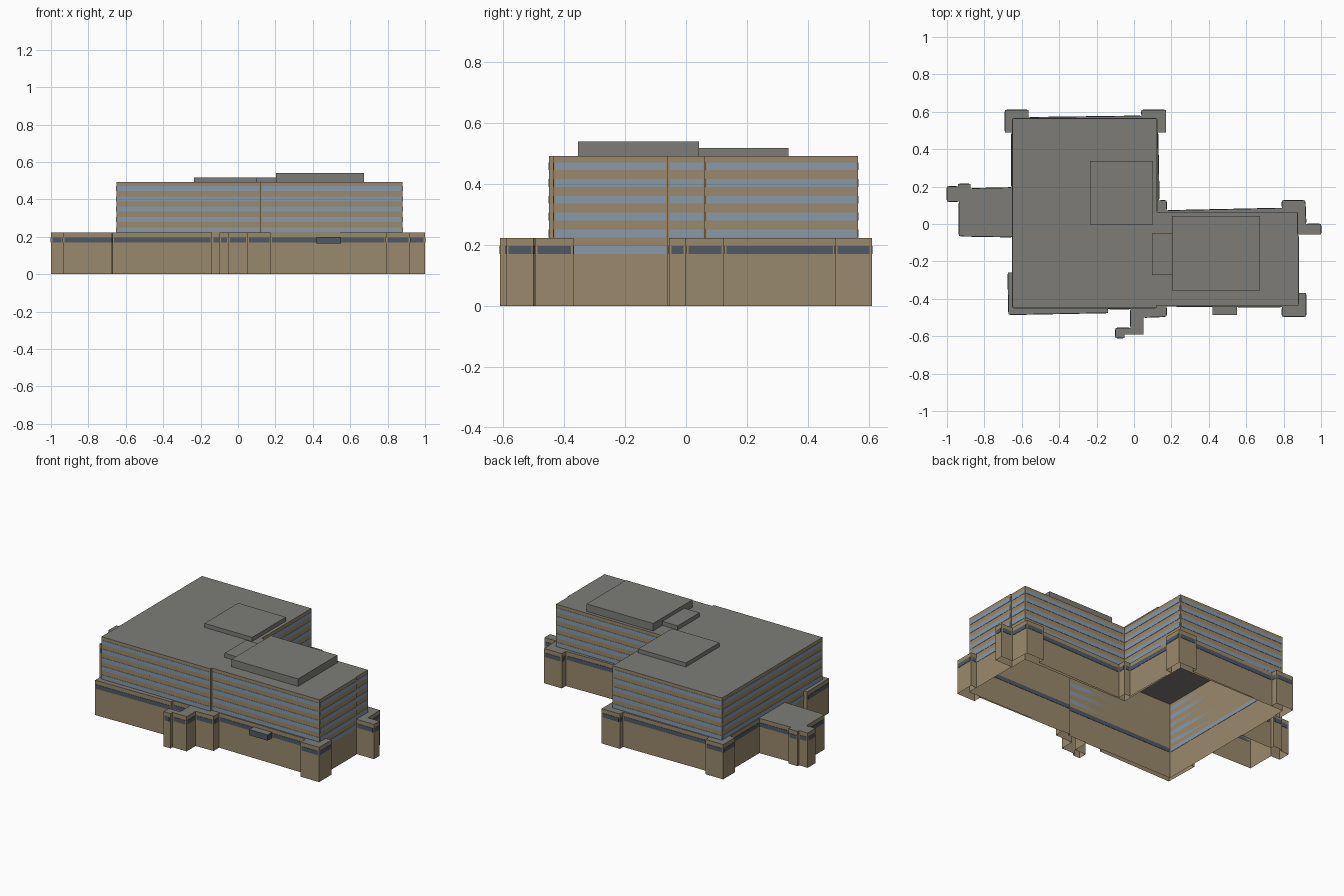
import bpy, bmesh
from mathutils import Vector

cube = bpy.data.objects.get("Cube")
if cube:
    bpy.data.objects.remove(cube, do_unlink=True)


def material(name, rgb):
    m = bpy.data.materials.new(name)
    m.use_nodes = True
    m.diffuse_color = (*rgb, 1)
    bsdf = next(n for n in m.node_tree.nodes if n.type == 'BSDF_PRINCIPLED')
    bsdf.inputs["Base Color"].default_value = (*rgb, 1)
    bsdf.inputs["Roughness"].default_value = 0.9
    return m


TAN = material("tan wall", (0.32, 0.25, 0.15))
GRAY = material("gray roof", (0.205, 0.202, 0.185))
LIGHT = material("light blue glass", (0.25, 0.32, 0.40))
DARK = material("dark blue glass", (0.078, 0.10, 0.133))

ROOF, TERRACE = 0.492, 0.222
ROW, PITCH, BAND = 0.17, 0.055, 0.026


def finish(name, bm, mats):
    mesh = bpy.data.meshes.new(name)
    bm.to_mesh(mesh)
    bm.free()
    for m in mats:
        mesh.materials.append(m)
    obj = bpy.data.objects.new(name, mesh)
    bpy.context.collection.objects.link(obj)
    return obj


def shell(name, path, z0, z1, inner=(), closed=False, wall=TAN):
    """Open-bottomed block: walls along a counter-clockwise path, flat roof on top."""
    bm = bmesh.new()
    low = [bm.verts.new((x, y, z0)) for x, y in path]
    top = [bm.verts.new((x, y, z1)) for x, y in path]
    n = len(path)
    for i in range(n if closed else n - 1):
        j = (i + 1) % n
        bm.faces.new((low[i], low[j], top[j], top[i]))
    roof = bm.faces.new(top + [bm.verts.new((x, y, z1)) for x, y in inner])
    roof.material_index = 1
    return finish(name, bm, (wall, GRAY))


def add_band(bm, a, b, z, inset, back, index=0):
    """Thin window plate along the wall from a to b."""
    a, b = Vector((*a, 0)), Vector((*b, 0))
    d = b - a
    if d.length < 0.03:
        return
    d.normalize()
    out = Vector((d.y, -d.x, 0))
    a, b = a + d * inset, b - d * inset
    ring = [a - out * back, b - out * back, b + out * 0.002, a + out * 0.002]
    lo = [bm.verts.new(p + Vector((0, 0, z))) for p in ring]
    hi = [bm.verts.new(p + Vector((0, 0, z + BAND))) for p in ring]
    faces = [bm.faces.new(lo[::-1]), bm.faces.new(hi)]
    for i in range(4):
        j = (i + 1) % 4
        faces.append(bm.faces.new((lo[i], lo[j], hi[j], hi[i])))
    for f in faces:
        f.material_index = index


def rect(x0, x1, y0, y1):
    return [(x0, y0), (x1, y0), (x1, y1), (x0, y1)]


# Main L-shaped tower
tower = [(-0.65, -0.45), (0.12, -0.45), (0.12, -0.435), (0.88, -0.435),
         (0.88, -0.06), (0.875, -0.06), (0.875, 0.063), (0.123, 0.063),
         (0.123, 0.565), (-0.65, 0.565)]
shell("tower", tower, 0, ROOF, closed=True)

# Tower window bands; the ground row also shows inside the walls
bm = bmesh.new()
for i, a in enumerate(tower):
    b = tower[(i + 1) % len(tower)]
    outer_side = abs(a[0] - b[0]) < 0.01 and abs(a[0]) > 0.5
    for row in range(6):
        ground = row == 0
        add_band(bm, a, b, ROW + row * PITCH, 0.006, 0.002 if ground else 0,
                 1 if ground and not outer_side else 0)
finish("tower_windows", bm, (LIGHT, DARK))

# Ground-floor projections: front, and back running round to the side wing
front = [(-0.65, -0.26), (-0.675, -0.26), (-0.67, -0.485), (-0.14, -0.475),
         (-0.14, -0.455), (-0.02, -0.455), (-0.02, -0.555), (-0.1, -0.555),
         (-0.1, -0.61), (-0.05, -0.61), (-0.05, -0.59), (0.05, -0.59),
         (0.05, -0.5), (0.175, -0.495), (0.175, -0.44), (0.79, -0.445),
         (0.79, -0.495), (0.92, -0.495), (0.92, -0.37), (0.88, -0.37)]
front_inner = [(0.88, -0.435), (0.12, -0.435), (0.12, -0.45), (-0.65, -0.45)]

back = [(0.875, -0.055), (1, -0.055), (1, 0), (0.92, 0), (0.915, 0.125),
        (0.79, 0.125), (0.79, 0.085), (0.175, 0.072), (0.175, 0.125),
        (0.135, 0.125), (0.128, 0.49), (0.17, 0.49), (0.17, 0.61),
        (0.04, 0.61), (0.04, 0.578), (-0.565, 0.57), (-0.565, 0.61),
        (-0.69, 0.61), (-0.69, 0.49), (-0.655, 0.49), (-0.655, 0.195)]
back_inner = [(-0.65, 0.195), (-0.65, 0.565), (0.123, 0.565),
              (0.123, 0.063), (0.875, 0.063)]

side = [(-0.65, 0.195), (-0.875, 0.19), (-0.875, 0.215), (-0.94, 0.215),
        (-0.94, 0.2), (-1, 0.2), (-1, 0.12), (-0.935, 0.12),
        (-0.935, -0.065), (-0.65, -0.07)]

bands = bmesh.new()
for name, path, inner in (("front_base", front, front_inner),
                          ("back_base", back, back_inner),
                          ("side_wing", side, ())):
    shell(name, path, 0, TERRACE, inner)
    for a, b in zip(path, path[1:]):
        add_band(bands, a, b, ROW, 0.008, 0)
finish("base_windows", bands, (DARK,))

# Entrance canopy
shell("canopy", rect(0.42, 0.55, -0.487, -0.44), 0.163, 0.2, closed=True, wall=DARK)

# Rooftop plant rooms
for name, plan, top in (("large_plant_room", rect(0.203, 0.673, -0.355, 0.042), 0.54),
                        ("back_plant_room", rect(-0.235, 0.102, -0.003, 0.337), 0.518),
                        ("small_plant_room", rect(0.095, 0.203, -0.272, -0.052), 0.518)):
    shell(name, plan, ROOF, top, closed=True, wall=GRAY)
